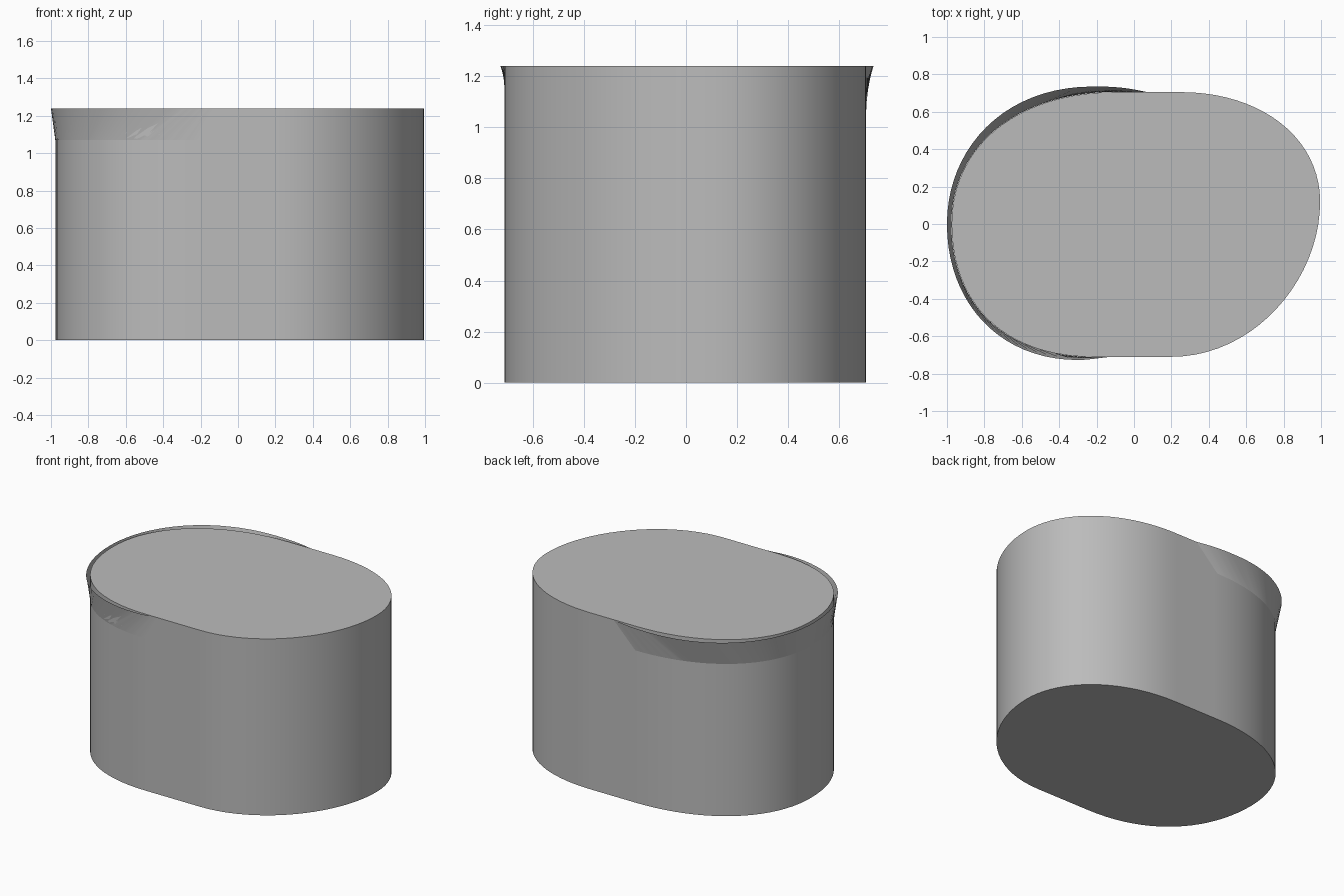
import bpy
from mathutils import Vector
from mathutils.geometry import interpolate_bezier

cube = bpy.data.objects.get("Cube")
if cube:
    bpy.data.objects.remove(cube, do_unlink=True)

HEIGHT, LIP_BASE, STEPS = 1.24, 1.07, 20

grey = bpy.data.materials.new("plain_grey")
grey.use_nodes = True
colour = (0.5, 0.5, 0.5, 1)
grey.diffuse_color = colour
grey.node_tree.nodes["Principled BSDF"].inputs["Base Color"].default_value = colour


def path(nodes):
    """Sample a chain of curves: node, handle, handle, node, ..."""
    pts = [Vector((*p, 0)) for p in nodes]
    out = [pts[0]]
    for i in range(0, len(pts) - 1, 3):
        out += interpolate_bezier(*pts[i:i + 4], STEPS + 1)[1:]
    return [(p.x, p.y) for p in out]


def make(name, verts, faces):
    mesh = bpy.data.meshes.new(name)
    mesh.from_pydata(verts, [], faces)
    mesh.materials.append(grey)
    obj = bpy.data.objects.new(name, mesh)
    bpy.context.collection.objects.link(obj)
    bpy.ops.object.select_all(action="DESELECT")
    obj.select_set(True)
    bpy.context.view_layer.objects.active = obj
    bpy.ops.object.shade_smooth_by_angle(angle=0.5)
    return obj


# Rounded half that carries the lip, running from the back to the front
left_half = [(-0.1, 0.705), (-0.62, 0.705), (-0.975, 0.42), (-0.975, 0),
             (-0.975, -0.42), (-0.7, -0.71), (-0.22, -0.71)]

# Body: solid upright prism with an egg-like outline
outline = path(left_half + [(-0.1, -0.71), (0.1, -0.71), (0.2, -0.71),
                            (0.64, -0.71), (0.995, -0.3), (0.995, 0.12),
                            (0.995, 0.46), (0.68, 0.705), (0.25, 0.705),
                            (0.1, 0.705), (0, 0.705), (-0.1, 0.705)])[:-1]
n = len(outline)
verts = [(x, y, z) for z in (0, HEIGHT) for x, y in outline]
sides = [(i, (i + 1) % n, (i + 1) % n + n, i + n) for i in range(n)]
caps = [tuple(reversed(range(n))), tuple(range(n, 2 * n))]
make("body", verts, sides + caps)

# Flared lip: thin open skirt leaning outwards from the body
base = path(left_half)
rim = path([(0.07, 0.705), (-0.06, 0.735), (-0.14, 0.735), (-0.22, 0.735),
            (-0.7, 0.735), (-1, 0.4), (-1, 0),
            (-1, -0.42), (-0.72, -0.727), (-0.3, -0.727),
            (-0.24, -0.727), (-0.18, -0.715), (-0.12, -0.71)])
# Match each rim point with the base point at the same share of its length
m = len(rim)


def pick(share):
    f = share * (len(base) - 1)
    i = min(int(f), len(base) - 2)
    return Vector(base[i]).lerp(Vector(base[i + 1]), f - i)


def share_at(k):
    """Spend few base points on the short end curves and most on the bend."""
    t, part = k / STEPS, 0.12
    if t <= 1:
        return part * t
    if t <= 2:
        return part + (0.5 - part) * (t - 1)
    if t <= 3:
        return 0.5 + (0.5 - part) * (t - 2)
    return 1 - part + part * (t - 3)


lower = [pick(share_at(k)) * 1.002 for k in range(m)]
verts = [(p.x, p.y, LIP_BASE) for p in lower] + [(x, y, HEIGHT) for x, y in rim]
make("flared_lip", verts, [(i, i + 1, i + 1 + m, i + m) for i in range(m - 1)])
